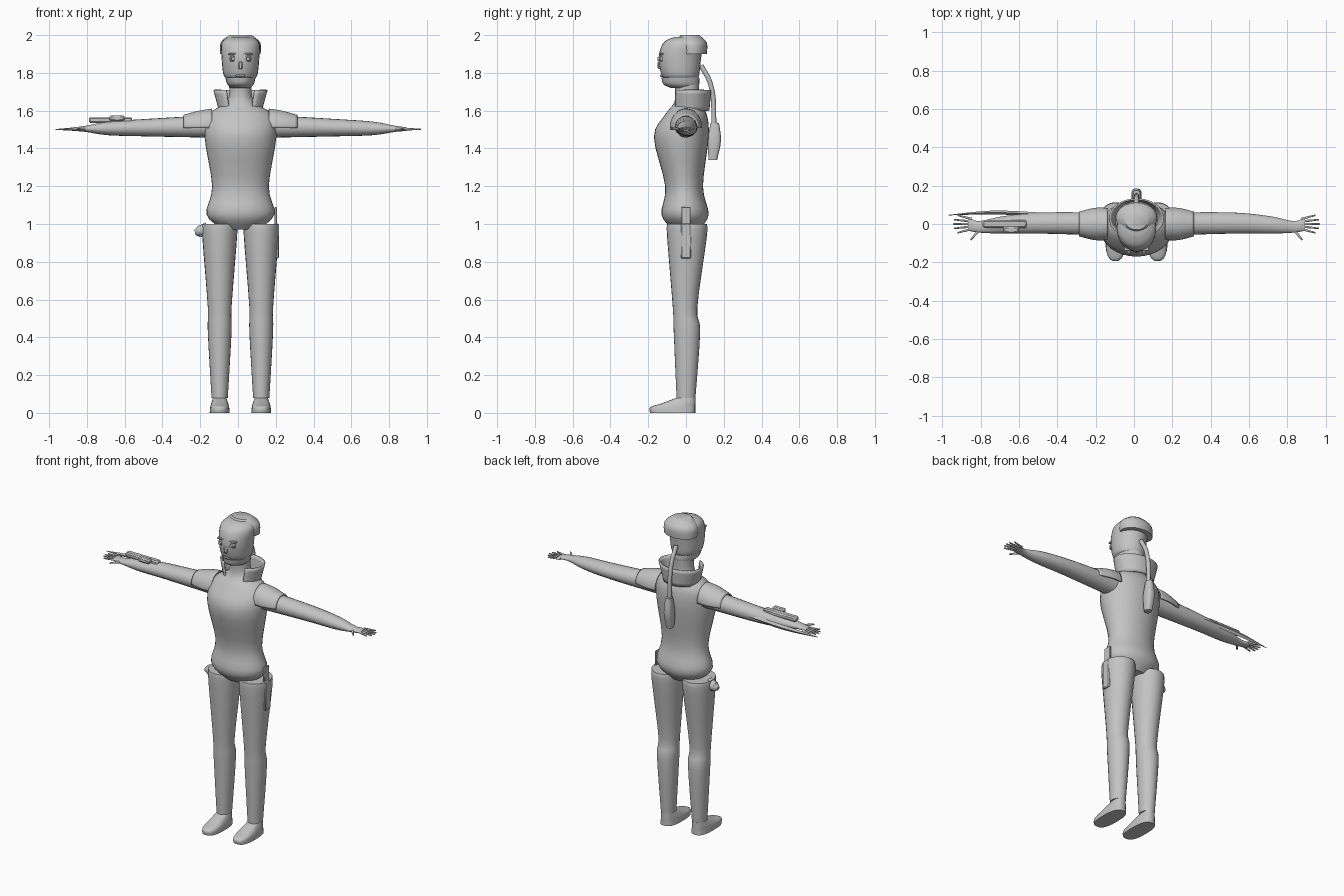
import bpy, bmesh, math
from mathutils import Vector

default_cube = bpy.data.objects.get("Cube")
if default_cube:
    bpy.data.objects.remove(default_cube, do_unlink=True)

MID = 0.013  # body centre line
ARM_HEIGHT = 1.5

grey = bpy.data.materials.new("plain_grey")
grey.use_nodes = True
colour = (0.55, 0.55, 0.55, 1)
grey.diffuse_color = colour
grey.node_tree.nodes["Principled BSDF"].inputs["Base Color"].default_value = colour


def finish(name, bm):
    """Turn a bmesh into a shaded object with the shared material."""
    bmesh.ops.recalc_face_normals(bm, faces=bm.faces)
    mesh = bpy.data.meshes.new(name)
    bm.to_mesh(mesh)
    bm.free()
    mesh.materials.append(grey)
    obj = bpy.data.objects.new(name, mesh)
    bpy.context.collection.objects.link(obj)
    bpy.ops.object.select_all(action="DESELECT")
    obj.select_set(True)
    bpy.context.view_layer.objects.active = obj
    bpy.ops.object.shade_smooth_by_angle(angle=math.radians(40))
    return obj


def smooth_rows(rows, steps=4):
    """Run a smooth curve through the rows of a profile."""
    rows = [Vector(row) for row in rows]
    padded = [rows[0], *rows, rows[-1]]
    result = [rows[0]]
    for before, start, end, after in zip(padded, padded[1:], padded[2:], padded[3:]):
        leave, arrive = (end - before) / 2, (after - start) / 2
        for step in range(1, steps + 1):
            t = step / steps
            ease = t * t * (3 - 2 * t)
            result.append(start.lerp(end, ease) + leave * (t * (1 - t) ** 2)
                          - arrive * (t * t * (1 - t)))
    return result


def upright(offset=0):
    """Placement for parts that rise along z."""
    return lambda along, across, depth: (MID + offset + across, depth, along)


def sideways(side):
    """Placement for parts that reach out along x, drooping slightly."""
    return lambda along, across, depth: (
        MID + side * along, depth, ARM_HEIGHT + across + (1 - along) / 50)


def loft(name, rows, place, sides=24, power=1, arc=None):
    """Skin rows of (position, half width, front, back); an arc leaves an open sheet."""
    bm = bmesh.new()
    first, last = (math.radians(a) for a in arc or (0, 360))
    rings = []
    for along, width, front, back in smooth_rows(rows):
        ring = []
        for i in range(sides + 1 if arc else sides):
            angle = first + (last - first) * i / sides
            c, s = math.cos(angle), math.sin(angle)
            across = width * math.copysign(abs(c) ** power, c)
            depth = (front + back + (back - front) * math.copysign(abs(s) ** power, s)) / 2
            ring.append(bm.verts.new(place(along, across, depth)))
        rings.append(ring)
    for low, high in zip(rings, rings[1:]):
        for i in range(sides):
            j = (i + 1) % len(low)
            bm.faces.new((low[i], low[j], high[j], high[i]))
    if not arc:
        bm.faces.new(rings[0])
        bm.faces.new(rings[-1])
    obj = finish(name, bm)
    if arc:
        solid = obj.modifiers.new("thickness", "SOLIDIFY")
        solid.thickness = 0.008
        solid.offset = 0
    return obj


def rod(name, start, end, start_radius, end_radius, sides=10):
    start, end = Vector(start), Vector(end)
    bm = bmesh.new()
    bmesh.ops.create_cone(bm, cap_ends=True, segments=sides, radius1=start_radius,
                          radius2=end_radius, depth=(end - start).length)
    bm.transform((end - start).to_track_quat("Z", "Y").to_matrix().to_4x4())
    bmesh.ops.translate(bm, vec=(start + end) / 2, verts=bm.verts)
    return finish(name, bm)


def box(name, centre, size):
    """Box with chamfered edges in proportion to its thinnest side."""
    bm = bmesh.new()
    bmesh.ops.create_cube(bm, size=1)
    bmesh.ops.scale(bm, vec=size, verts=bm.verts)
    bmesh.ops.bevel(bm, geom=bm.edges[:], offset=min(size) / 4, segments=1, affect="EDGES")
    bmesh.ops.translate(bm, vec=centre, verts=bm.verts)
    return finish(name, bm)


# Torso with neck
loft("torso", [(.97, .09, -.07, .07), (1.05, .18, -.13, .12), (1.2, .15, -.11, .09),
               (1.46, .19, -.17, .12), (1.58, .17, -.11, .11), (1.65, .07, -.06, .07),
               (1.75, .06, -.06, .07)], upright(), sides=32)

# Flared collar, open at the front
loft("collar", [(1.6, .11, -.07, .12), (1.71, .14, -.07, .13)], upright(), arc=(-58, 238))

# Head, jaw and cap
loft("jaw", [(1.72, .05, -.08, .05), (1.74, .07, -.12, .07), (1.775, .08, -.13, .07)], upright())
loft("head", [(1.77, .07, -.11, .06), (1.79, .09, -.13, .07), (1.88, .1, -.145, .08),
              (1.96, .1, -.12, .09), (1.99, .06, -.06, .06)], upright())
loft("cap", [(1.9, .107, -.04, .11), (1.96, .105, -.05, .11), (2, .06, -.03, .07)], upright())

# Face
for side in (1, -1):
    eye_x = MID + side * .04
    box("eye_frame", (eye_x, -.13, 1.875), (.036, .02, .028))
    rod("eye", (eye_x, -.12, 1.875), (eye_x, -.15, 1.875), .012, .009)
    box("brow", (eye_x, -.13, 1.9), (.05, .02, .01))
box("nose", (MID, -.14, 1.84), (.02, .02, .04))
box("mouth", (MID, -.13, 1.785), (.05, .014, .012))

for side, label in ((1, "left"), (-1, "right")):
    # Arm and palm
    reach = sideways(side)
    loft(label + "_arm", [(.15, .06, -.06, .06), (.5, .046, -.05, .06), (.7, .036, -.05, .04),
                          (.82, .016, -.045, .015), (.88, .01, -.035, .035)], reach, sides=20)
    # Fanned fingers and thumb
    for k in range(-2, 3):
        rod(label + "_finger", reach(.86, 0, k * .013),
            reach(.957 - k * k * .006, 0, k * .023), .007, .004)
    rod(label + "_thumb", reach(.82, 0, -.03), reach(.865, 0, -.083), .009, .004)
    # Shoulder flap
    loft(label + "_shoulder_flap", [(.15, .09, -.08, .08), (.22, .08, -.08, .08),
                                    (.3, .06, -.06, .06)], reach, arc=(-95, 95))
    # Leg and shoe
    stance = upright(side * .11)
    loft(label + "_leg", [(.08, .043, -.05, .05), (.43, .063, -.065, .075),
                          (.56, .063, -.07, .06), (.93, .092, -.1, .11),
                          (1, .092, -.1, .11)], stance)
    loft(label + "_shoe", [(0, .053, -.19, .05), (.03, .05, -.19, .05), (.05, .045, -.13, .05),
                           (.08, .035, -.05, .05)], stance, power=.75)

# Breathing tube and back canister
curve = bpy.data.curves.new("back_tube", "CURVE")
curve.dimensions = "3D"
curve.bevel_depth = .013
curve.use_fill_caps = True
spline = curve.splines.new("BEZIER")
path = [(MID, .08, 1.84), (MID, .13, 1.74), (MID, .15, 1.5)]
spline.bezier_points.add(len(path) - 1)
for knot, position in zip(spline.bezier_points, path):
    knot.co = position
    knot.handle_left_type = knot.handle_right_type = "AUTO"
curve.materials.append(grey)
bpy.context.collection.objects.link(bpy.data.objects.new("back_tube", curve))
loft("back_canister", [(1.34, .02, .12, .165), (1.44, .027, .115, .185),
                       (1.535, .018, .13, .175)], upright(), power=.7)

# Right forearm device and blade
box("forearm_device", (-.675, 0, 1.55), (.23, .04, .03))
box("device_button", (-.64, -.03, 1.56), (.08, .035, .03))
loft("forearm_blade", [(.5, .012, .04, .06), (.75, .016, .05, .07), (.98, .002, .045, .048)],
     sideways(-1), sides=4)

# Hip pouch and holster
rod("hip_pouch", (-.16, 0, .975), (-.205, 0, .96), .034, .03)
rod("pouch_end", (-.205, 0, .96), (-.228, 0, .955), .03, .014)
box("holster", (.205, 0, .91), (.022, .055, .185))
box("holster_grip", (.2, 0, 1.04), (.012, .05, .1))
